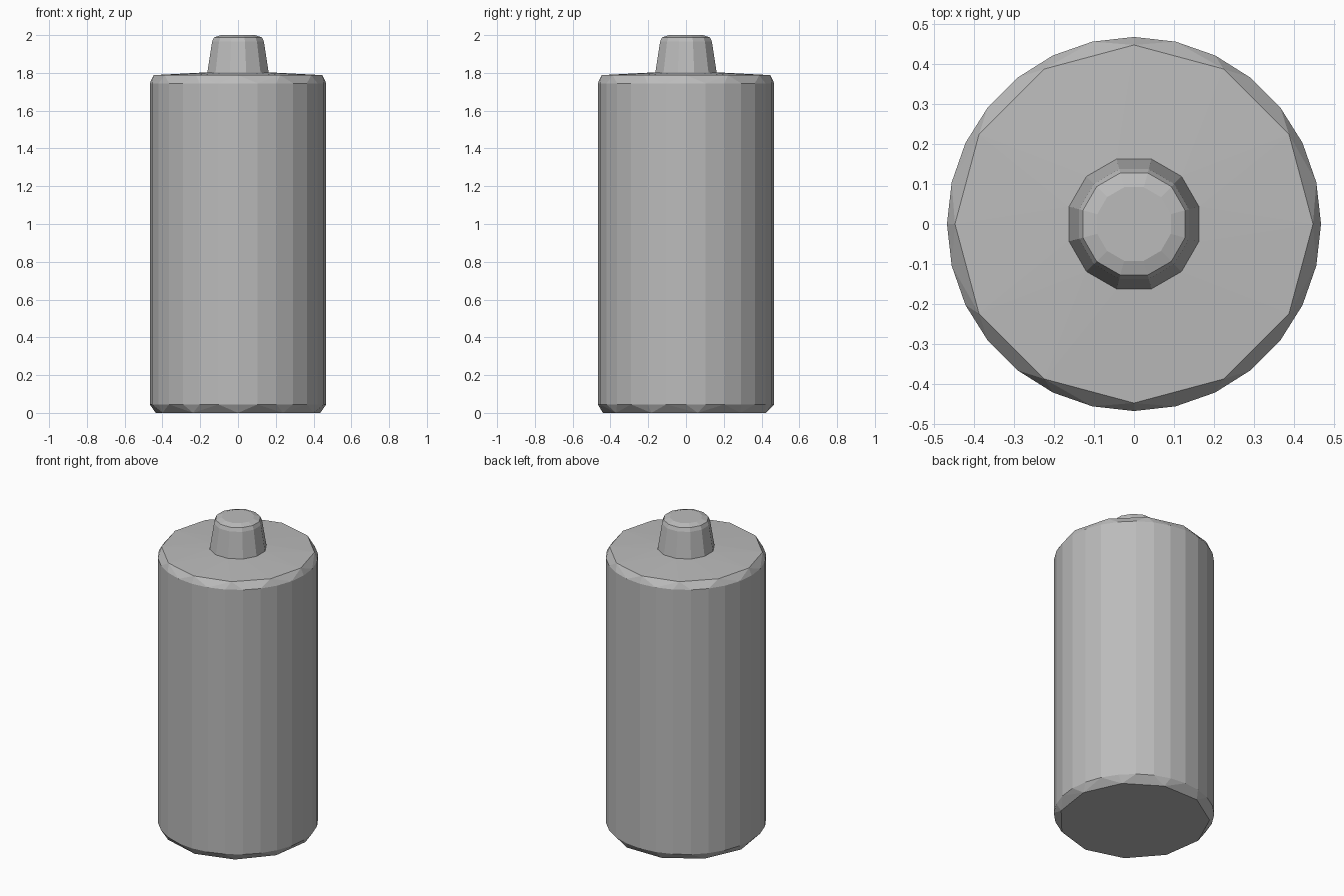
import bpy
import bmesh
from math import cos, sin, pi

if "Cube" in bpy.data.objects:
    bpy.data.objects.remove(bpy.data.objects["Cube"], do_unlink=True)

grey = bpy.data.materials.new("plain_grey")
grey.use_nodes = True
colour = (0.5, 0.5, 0.5, 1)
grey.diffuse_color = colour
grey.node_tree.nodes["Principled BSDF"].inputs["Base Color"].default_value = colour


def ring(sides, radius, z, turn=0.0):
    """Points of a regular polygon; turn is a fraction of one side."""
    return [(radius * cos(2 * pi * (i + turn) / sides),
             radius * sin(2 * pi * (i + turn) / sides), z) for i in range(sides)]


def faceted_solid(name, rings):
    """Convex solid stretched over rings, whose differing side counts chip the rims."""
    bm = bmesh.new()
    for points in rings:
        for p in points:
            bm.verts.new(p)
    bmesh.ops.convex_hull(bm, input=bm.verts[:])
    bmesh.ops.delete(bm, geom=[v for v in bm.verts if not v.link_faces], context="VERTS")
    bmesh.ops.dissolve_limit(bm, angle_limit=0.01, verts=bm.verts[:], edges=bm.edges[:])
    bmesh.ops.recalc_face_normals(bm, faces=bm.faces[:])
    mesh = bpy.data.meshes.new(name)
    bm.to_mesh(mesh)
    bm.free()
    mesh.materials.append(grey)
    obj = bpy.data.objects.new(name, mesh)
    bpy.context.collection.objects.link(obj)
    return obj


# Main cylinder with chipped top and bottom rims and a slightly domed top
faceted_solid("body", [
    ring(11, 0.44, 0.0, 0.25),
    ring(28, 0.467, 0.045),
    ring(28, 0.467, 1.745),
    ring(12, 0.447, 1.788),
    ring(12, 0.17, 1.803, 0.5),
])

# Tapered terminal with a rounded top edge
faceted_solid("terminal", [
    ring(12, 0.17, 1.79, 0.5),
    ring(12, 0.142, 1.965, 0.5),
    ring(12, 0.132, 1.988, 0.5),
    ring(12, 0.095, 2.0, 0.5),
])
